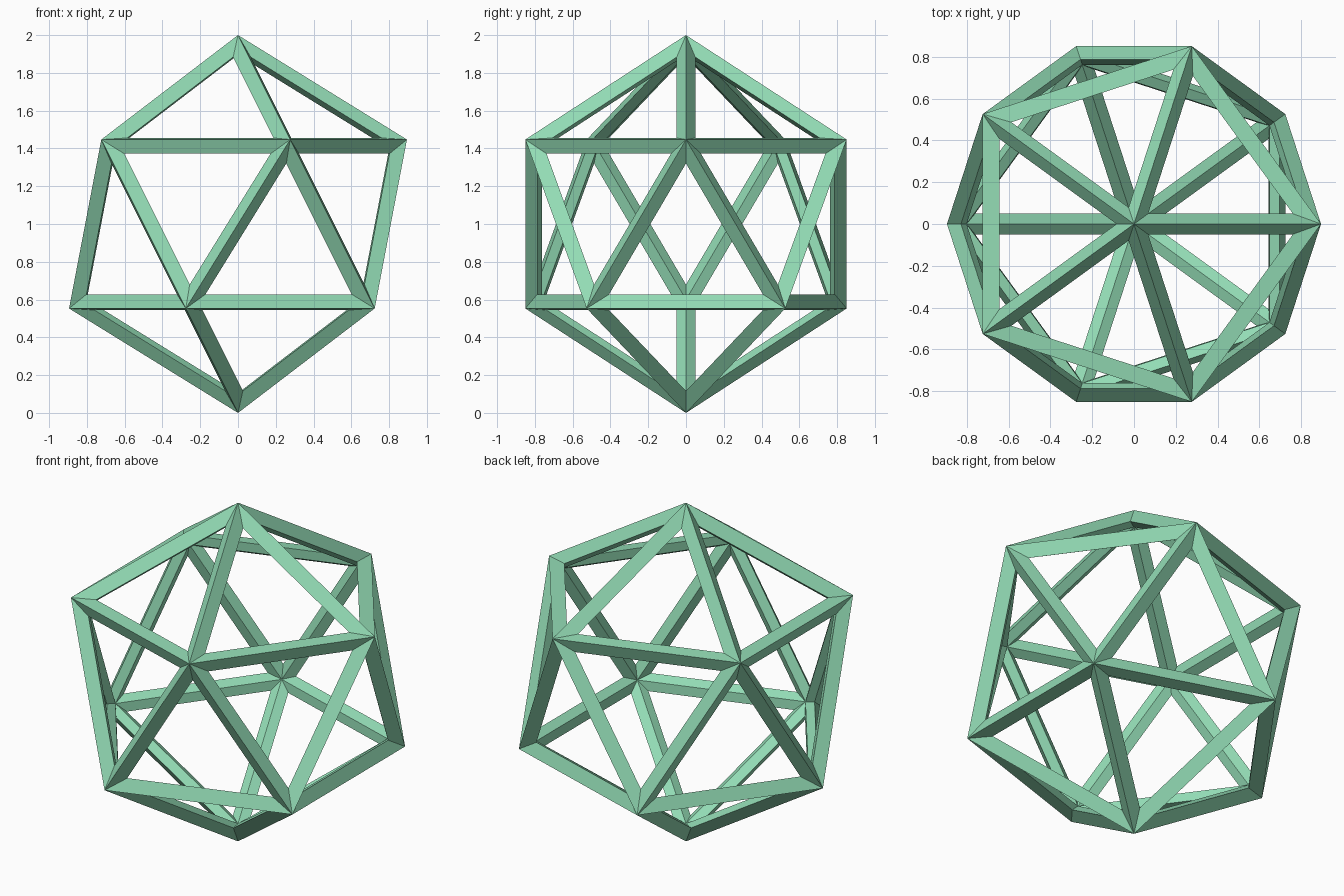
import bpy
import bmesh

cube = bpy.data.objects.get("Cube")
if cube:
    bpy.data.objects.remove(cube, do_unlink=True)

THICKNESS = 0.105   # depth of the struts at each corner
INSET = THICKNESS / 2   # width of each strut inside a face

# Single mint colour
mint = bpy.data.materials.new("mint_green")
mint.use_nodes = True
color = (0.29, 0.71, 0.46, 1.0)
mint.diffuse_color = color
mint.node_tree.nodes["Principled BSDF"].inputs["Base Color"].default_value = color

# Twenty-sided solid that the struts follow
solid = bmesh.new()
bmesh.ops.create_icosphere(solid, subdivisions=1, radius=1.0)

# Each strut has an outer ridge, an inner ridge and two side edges
frame = bmesh.new()
outer = {v: frame.verts.new(v.co) for v in solid.verts}
inner = {v: frame.verts.new(v.co * (1 - THICKNESS)) for v in solid.verts}

for face in solid.faces:
    center = face.calc_center_median()
    side = {}
    for v in face.verts:
        toward = (center - v.co).normalized()
        # In a 60 degree corner the bisector is twice the edge inset
        side[v] = frame.verts.new(v.co * (1 - THICKNESS / 2) + toward * INSET * 2)
    for loop in face.loops:
        a, b = loop.vert, loop.link_loop_next.vert
        frame.faces.new((outer[a], outer[b], side[b], side[a]))
        frame.faces.new((side[a], side[b], inner[b], inner[a]))

bmesh.ops.recalc_face_normals(frame, faces=frame.faces)
mesh = bpy.data.meshes.new("strut_frame")
frame.to_mesh(mesh)
frame.free()
solid.free()
mesh.materials.append(mint)

# Stand the frame on the ground
obj = bpy.data.objects.new("strut_frame", mesh)
obj.location.z = 1.0
bpy.context.collection.objects.link(obj)
